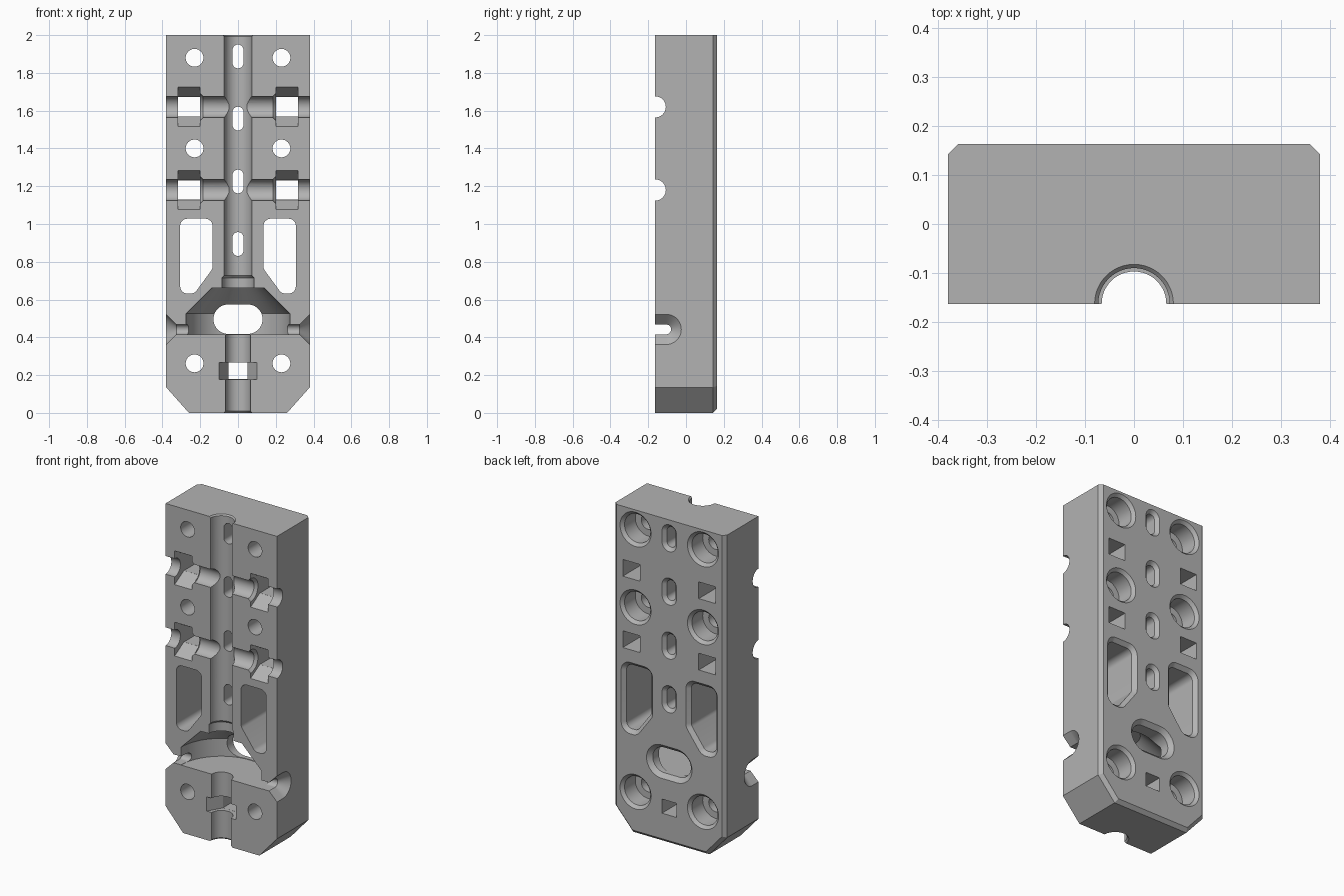
import bpy, bmesh, math

old = bpy.data.objects.get("Cube")
if old:
    bpy.data.objects.remove(old, do_unlink=True)

FRONT, BACK = -0.163, 0.163
SPAN = (-0.4, 0.4)

grey = bpy.data.materials.new("light grey")
grey.use_nodes = True
grey.diffuse_color = (0.45, 0.45, 0.45, 1)
grey.node_tree.nodes["Principled BSDF"].inputs["Base Color"].default_value = (0.45, 0.45, 0.45, 1)


def outline(core, r):
    """Counter-clockwise convex core polygon grown by radius r with round corners."""
    if r == 0:
        return list(core)
    n = len(core)
    if n == 1:
        spans = [(0, math.tau * 47 / 48, 48)]
    else:
        spans = []
        for i, (u, v) in enumerate(core):
            pu, pv = core[i - 1]
            nu, nv = core[(i + 1) % n]
            a = math.atan2(v - pv, u - pu) - math.pi / 2
            b = math.atan2(nv - v, nu - u) - math.pi / 2
            turn = (b - a) % math.tau
            spans.append((a, a + turn, max(4, round(turn * 7)) + 1))
    pts = []
    for (u, v), (a, b, k) in zip(core, spans):
        for j in range(k):
            t = a + (b - a) * j / (k - 1)
            pts.append((u + r * math.cos(t), v + r * math.sin(t)))
    return pts


def solid(name, core, axis, sections):
    """Loft outlines of the core along an axis; sections are (distance, radius)."""
    place = {"x": lambda u, v, d: (d, u, v),
             "y": lambda u, v, d: (u, d, v),
             "z": lambda u, v, d: (u, v, d)}[axis]
    bm = bmesh.new()
    rings = [[bm.verts.new(place(u, v, d)) for u, v in outline(core, r)] for d, r in sections]
    for a, b in zip(rings, rings[1:]):
        for i in range(len(a)):
            bm.faces.new((a[i - 1], a[i], b[i], b[i - 1]))
    bm.faces.new(rings[0])
    bm.faces.new(rings[-1])
    bmesh.ops.recalc_face_normals(bm, faces=bm.faces)
    mesh = bpy.data.meshes.new(name)
    bm.to_mesh(mesh)
    bm.free()
    mesh.materials.append(grey)
    obj = bpy.data.objects.new(name, mesh)
    bpy.context.collection.objects.link(obj)
    return obj


# Block with sloped bottom corners and a bevelled back rim
block = solid("clamp_block", [(-0.26, 0), (0.26, 0), (0.38, 0.135), (0.38, 2), (-0.38, 2), (-0.38, 0.135)],
              "y", [(FRONT, 0), (BACK, 0)])
bm = bmesh.new()
bm.from_mesh(block.data)
rim = [e for e in bm.edges if all(v.co.y > 0.16 for v in e.verts)
       and not all(v.co.z > 1.99 for v in e.verts)]
bmesh.ops.bevel(bm, geom=rim, offset=0.021, segments=1, affect="EDGES")
bm.to_mesh(block.data)
bm.free()
bpy.context.view_layer.objects.active = block
block.select_set(True)


def cut(core, axis, sections):
    cutter = solid("cutter", core, axis, sections)
    cutter.hide_render = True
    mod = block.modifiers.new("cut", "BOOLEAN")
    mod.operation, mod.solver, mod.object = "DIFFERENCE", "EXACT", cutter
    bpy.ops.object.modifier_apply(modifier=mod.name)
    bpy.data.objects.remove(cutter, do_unlink=True)


def through(core, r, bevel, start=-0.2):
    """Opening to the back face with a bevelled rear rim."""
    cut(core, "y", [(start, r), (BACK - bevel, r), (BACK + 0.01, r + bevel + 0.01)])


def hexagon(cu, cv, r, turn):
    return [(cu + r * math.cos(turn + k * math.pi / 3), cv + r * math.sin(turn + k * math.pi / 3))
            for k in range(6)]


def square_hole(cx, cz, hx, hz):
    cut([(cx - hx, cz - hz), (cx + hx, cz - hz), (cx + hx, cz + hz), (cx - hx, cz + hz)],
        "y", [(-0.2, 0), (0.2, 0)])


# Long central channel, collar, round cavity with a conical roof, lower channel
axis_point = [(0, FRONT)]
cut(axis_point, "z", [(0.6, 0.085), (0.715, 0.085), (0.728, 0.073), (1.992, 0.073), (2.01, 0.09)])
cut(axis_point, "z", [(0.415, 0.275), (0.525, 0.275), (0.66, 0.14)])
cut(axis_point, "z", [(-0.01, 0.086), (0.01, 0.066), (0.5, 0.066)])

# Cross channels with nut pockets open to the back
for z in (1.62, 1.18):
    cut([(FRONT, z)], "x", [(-0.4, 0.056), (-0.22, 0.056), (-0.2, 0.072), (-0.184, 0.056),
                            (0.184, 0.056), (0.2, 0.072), (0.22, 0.056), (0.4, 0.056)])
    for s in (-1, 1):
        cut(hexagon(FRONT, z, 0.104, math.pi / 6), "x", [(s * 0.259 - 0.059, 0), (s * 0.259 + 0.059, 0)])
        square_hole(s * 0.259, z, 0.058, 0.0515)

# Lower nut pocket
cut(hexagon(0, FRONT, 0.1, 0), "z", [(0.178, 0), (0.266, 0)])
square_hole(0, 0.222, 0.0495, 0.0435)

# Slots along the central channel and the wide cavity opening
for z in (1.887, 1.558, 1.225, 0.894):
    through([(0, z - 0.034), (0, z + 0.034)], 0.029, 0.02)
through([(-0.052, 0.496), (0.052, 0.496)], 0.078, 0.025, -0.1)

for s in (-1, 1):
    # Counterbored bolt holes
    for z in (1.88, 1.4, 0.262):
        cut([(s * 0.23, z)], "y", [(-0.2, 0.047), (0.04, 0.047), (0.04, 0.088),
                                   (BACK - 0.018, 0.088), (BACK + 0.01, 0.116)])
    # Windows with one sloped corner
    window = [(-0.268, 0.67), (-0.25, 0.67), (-0.173, 0.775), (-0.173, 0.99), (-0.268, 0.99)]
    if s > 0:
        window = [(-u, v) for u, v in reversed(window)]
    through(window, 0.038, 0.022)
    # Flared side slots
    cut([(-0.3, 0.442), (-0.105, 0.442)], "x",
        [(s * 0.2, 0.026), (s * 0.326, 0.026), (s * 0.39, 0.09)])

bpy.ops.object.shade_smooth_by_angle(angle=math.radians(25))
